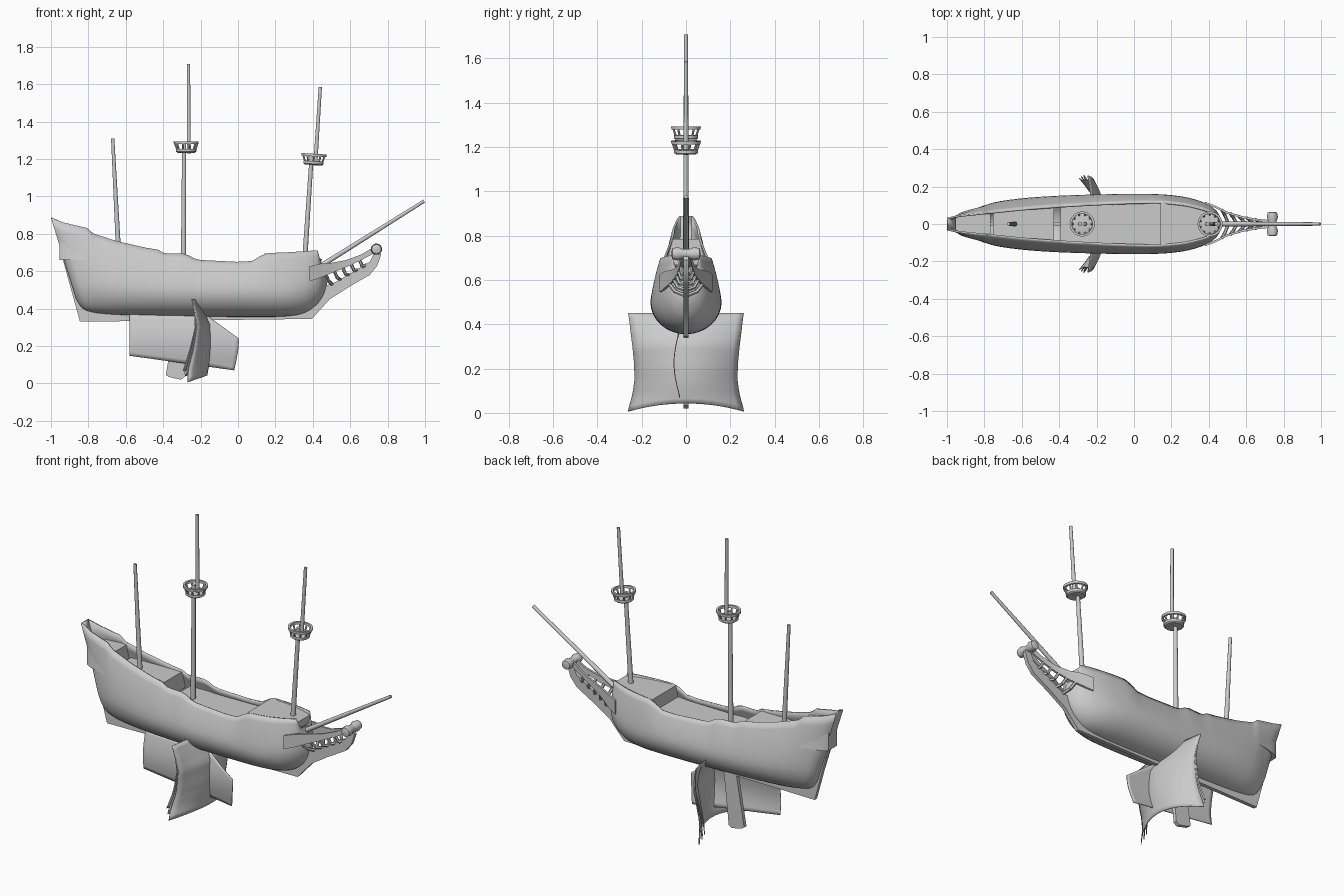
import bpy, bmesh, math
from mathutils import Vector

if "Cube" in bpy.data.objects:
    bpy.data.objects.remove(bpy.data.objects["Cube"])


def mesh(name, verts, faces, solid=0, angle=35):
    me = bpy.data.meshes.new(name)
    me.from_pydata(verts, [], faces)
    bm = bmesh.new()
    bm.from_mesh(me)
    bmesh.ops.remove_doubles(bm, verts=bm.verts, dist=1e-5)
    bmesh.ops.recalc_face_normals(bm, faces=bm.faces)
    bm.to_mesh(me)
    bm.free()
    me.shade_smooth()
    me.set_sharp_from_angle(angle=math.radians(angle))
    ob = bpy.data.objects.new(name, me)
    bpy.context.collection.objects.link(ob)
    if solid:
        mod = ob.modifiers.new("thickness", 'SOLIDIFY')
        mod.thickness = solid
        mod.offset = -1
    return ob


def loft(name, rings, closed=True, caps=True, **kw):
    n = len(rings[0])
    verts = [p for r in rings for p in r]
    faces = []
    for i in range(len(rings) - 1):
        for j in range(n if closed else n - 1):
            k = (j + 1) % n
            faces.append((i * n + j, i * n + k, (i + 1) * n + k, (i + 1) * n + j))
    if caps:
        faces += [tuple(range(n)), tuple(range(len(verts) - n, len(verts)))]
    return mesh(name, verts, faces, **kw)


def spin(name, p, q, profile, sides=16, closed_profile=False):
    """Profile of (distance, radius) turned about the axis from p towards q."""
    p, q = Vector(p), Vector(q)
    rot = (q - p).to_track_quat('Z', 'Y')
    prof = profile + profile[:1] if closed_profile else profile
    rings = [[p + rot @ Vector((r * math.cos(a), r * math.sin(a), d))
              for a in (2 * math.pi * i / sides for i in range(sides))] for d, r in prof]
    return loft(name, rings, caps=not closed_profile)


def pole(name, p, q, r1, r2, sides=14):
    return spin(name, p, q, [(0, r1), ((Vector(q) - Vector(p)).length, r2)], sides)


def plate(name, pts, half):
    return loft(name, [[(x, y, z) for x, z in pts] for y in (-half, half)])


def look(table, x):
    if x <= table[0][0]:
        return table[0][1]
    for (a, u), (b, v) in zip(table, table[1:]):
        if x <= b:
            return u + (v - u) * (x - a) / (b - a)
    return table[-1][1]


# Hull stations: bottom x, top x, bottom z, max half width, its z, rim half width
KEYS = [(-.865, -1.0, .45, .03, .52, .033), (-.84, -.965, .41, .06, .53, .042),
        (-.80, -.91, .385, .085, .53, .05), (-.70, -.77, .37, .12, .53, .064),
        (-.50, -.52, .362, .145, .51, .088), (-.2, -.2, .357, .158, .5, .108),
        (.1, .1, .355, .16, .5, .118), (.25, .25, .358, .148, .5, .108),
        (.35, .34, .375, .125, .52, .09), (.42, .40, .42, .095, .55, .072),
        (.46, .43, .48, .06, .58, .06), (.48, .44, .55, .015, .62, .05)]
SHEER = [(-1, .885), (-.93, .86), (-.795, .828), (-.785, .805), (-.65, .762), (-.5, .727),
         (-.405, .712), (-.395, .695), (-.28, .695), (-.24, .67), (-.2, .66), (0, .65),
         (.08, .655), (.115, .68), (.16, .697), (.28, .702), (.425, .712), (.44, .66)]


def catmull(a, b, c, d, t):
    return tuple(q + .5 * t * (r - p + t * (2 * p - 5 * q + 4 * r - s + t * (3 * (q - r) + s - p)))
                 for p, q, r, s in zip(a, b, c, d))


stations = []
for i in range(len(KEYS) - 1):
    quad = KEYS[max(i - 1, 0)], KEYS[i], KEYS[i + 1], KEYS[min(i + 2, len(KEYS) - 1)]
    stations += [catmull(*quad, k / 10) for k in range(10)]
stations.append(KEYS[-1])


def at_height(s, z):
    """x and half width of a hull station at height z."""
    xb, xt, zb, w, zm, t = s
    zt = look(SHEER, xt)
    x = xb + (xt - xb) * (z - zb) / (zt - zb)
    if z >= zm:
        return x, w + (t - w) * ((z - zm) / (zt - zm)) ** 1.5
    return x, w * math.sqrt(max(0, 1 - ((zm - z) / (zm - zb)) ** 2))


rings = []
for s in stations:
    zb, zm, zt = s[2], s[4], look(SHEER, s[1])
    zs = [zm - (zm - zb) * math.cos(math.pi / 2 * i / 8) for i in range(9)]
    zs += [zm + (zt - zm) * i / 6 for i in range(1, 7)]
    half = [(*at_height(s, z), z) for z in zs]
    rings.append([(x, -y, z) for x, y, z in reversed(half)] + half[1:])
loft("hull", rings, closed=False, solid=.01)

# Decks at their levels, each closed by a bulkhead
for name, x0, x1, z, low in [("stern_deck", -.985, -.77, .785, .66), ("quarter_deck", -.78, -.4, .705, .6),
                             ("waist_deck", -.42, .16, .62, .6), ("forecastle_deck", .14, .432, .695, .6)]:
    rows = []
    for s in stations:
        if x0 <= s[1] <= x1:
            (xa, ya), (_, yb) = at_height(s, z), at_height(s, low)
            ya, yb = ya - .004, yb - .004
            rows.append([(xa, -ya, z), (xa, ya, z), (xa, yb, low), (xa, -yb, low)])
    loft(name, rows)

# Keel, sternpost and curved stem in one plate
plate("keel_and_stem", [(-.955, .73), (-.845, .33), (.395, .345), (.44, .395), (.49, .45), (.6, .52),
                        (.705, .58), (.745, .63), (.765, .69), (.745, .735), (.705, .65), (.62, .6),
                        (.5, .53), (.42, .52), (.3, .42), (-.78, .42), (-.9, .7)], .011)

# Beakhead rails and ribs
RAIL = [(.38, .119, .625, .545), (.44, .096, .64, .565), (.5, .066, .645, .59),
        (.58, .042, .66, .622), (.66, .028, .69, .66), (.735, .02, .735, .7)]
for side, sg in (("left", 1), ("right", -1)):
    loft("beak_rail_" + side, [[(x, sg * y, a), (x, sg * (y - .012), a),
                                (x, sg * (y - .012), b), (x, sg * y, b)] for x, y, a, b in RAIL])
    for i in range(5):
        x = .47 + .045 * i
        y = look([(r[0], r[1]) for r in RAIL], x) - .006
        z = look([(r[0], r[3]) for r in RAIL], x) + .005
        mid = (x + .015, sg * y * .65, z - .035)
        end = (x + .035, 0, look([(.5, .525), (.62, .595), (.705, .645)], x + .035))
        pole(f"beak_rib_{side}_{i}", (x, sg * y, z), mid, .009, .009, 6)
        pole(f"beak_rib_foot_{side}_{i}", mid, end, .009, .009, 6)

# Scroll at the tip of the stem
spin("stem_scroll", (.74, -.065, .718), (.74, .065, .718),
     [(0, .012), (.004, .025), (.03, .03), (.05, .022), (.08, .022), (.1, .03), (.126, .025), (.13, .012)], 20)

# Masts and bowsprit
for name, a, b, r1, r2 in [("main_mast", (-.292, .61), (-.288, 1.29), .014, .011),
                           ("main_topmast", (-.263, 1.23), (-.265, 1.708), .011, .009),
                           ("fore_mast", (.358, .68), (.394, 1.22), .014, .011),
                           ("fore_topmast", (.413, 1.165), (.44, 1.585), .011, .009),
                           ("mizzen_mast", (-.638, .69), (-.67, 1.31), .014, .009),
                           ("bowsprit", (.41, .608), (.995, .975), .014, .009)]:
    pole(name, (a[0], 0, a[1]), (b[0], 0, b[1]), r1, r2)

# Crow's nests: floor, posts and rail
for name, x, z, lean in [("main", -.277, 1.233, 0), ("fore", .403, 1.168, .06)]:
    base, up = Vector((x, 0, z)), Vector((lean, 0, 1)).normalized()
    rot = up.to_track_quat('Z', 'Y')
    spin(name + "_top_floor", base, base + up, [(0, .046), (.006, .054), (.02, .054), (.021, .05)], 24)
    spin(name + "_top_rail", base, base + up, [(.046, .054), (.046, .066), (.06, .067), (.06, .055)],
         24, True)
    for i in range(10):
        a = math.tau * i / 10
        d = Vector((math.cos(a), math.sin(a), 0))
        pole(f"{name}_top_post_{i}", base + rot @ (d * .049 + Vector((0, 0, .018))),
             base + rot @ (d * .06 + Vector((0, 0, .05))), .005, .005, 8)

# Square sail hanging under the keel, with short layered strips behind its outer edges
EDGE = [(.01, -.27), (.065, -.268), (.18, -.24), (.3, -.22), (.38, -.23), (.45, -.25)]
BELLY = [(.01, -.168), (.1, -.152), (.18, -.145), (.3, -.15), (.38, -.187), (.45, -.225)]
WIDTH = [(.01, .26), (.08, .24), (.15, .23), (.22, .232), (.3, .24), (.45, .26)]


def sail(name, v0, v1, zlow, back):
    rows = []
    for i in range(19):
        z = zlow + (.45 - zlow) * i / 18
        row = []
        for j in range(17):
            v = v0 + (v1 - v0) * j / 16
            e, c = look(EDGE, z), look(BELLY, z)
            x = e + (c - e) * (1 - v * v) - back * (1 - i / 18)
            row.append((x, v * look(WIDTH, z), z + .037 * (1 - v * v) * (1 - i / 18)))
        rows.append(row)
    loft(name, rows, closed=False, caps=False, solid=.004, angle=60)


sail("lower_square_sail", -1, 1, .006, 0)
for i in (1, 2):
    sail(f"sail_layer_left_{i}", .72, 1, .01 + .028 * i, .014 * i)
    sail(f"sail_layer_right_{i}", -1, -.72, .01 + .028 * i, .014 * i)

# Fore-and-aft sail beside the centreline
rows = []
for i in range(30):
    u = i / 29
    row = []
    for j in range(13):
        t = j / 12
        x = -.58 + u * (.56 + .025 * math.sin(t * math.pi / 2))
        top = look([(-.58, .37), (-.16, .36), (.005, .24)], x)
        z = (.148 - .078 * u) * (1 - t) + top * t
        row.append((x, -.032 - .024 * math.sin(math.pi * min(1, max(0, (z - .08) / .29))), z))
    rows.append(row)
loft("lower_fore_and_aft_sail", rows, closed=False, caps=False, solid=.004, angle=60)

# Drop blade below the keel
plate("drop_blade", [(-.33, .37), (-.25, .37), (-.278, .11), (-.285, .035), (-.305, .02), (-.37, .035),
                     (-.386, .045)], .011)
